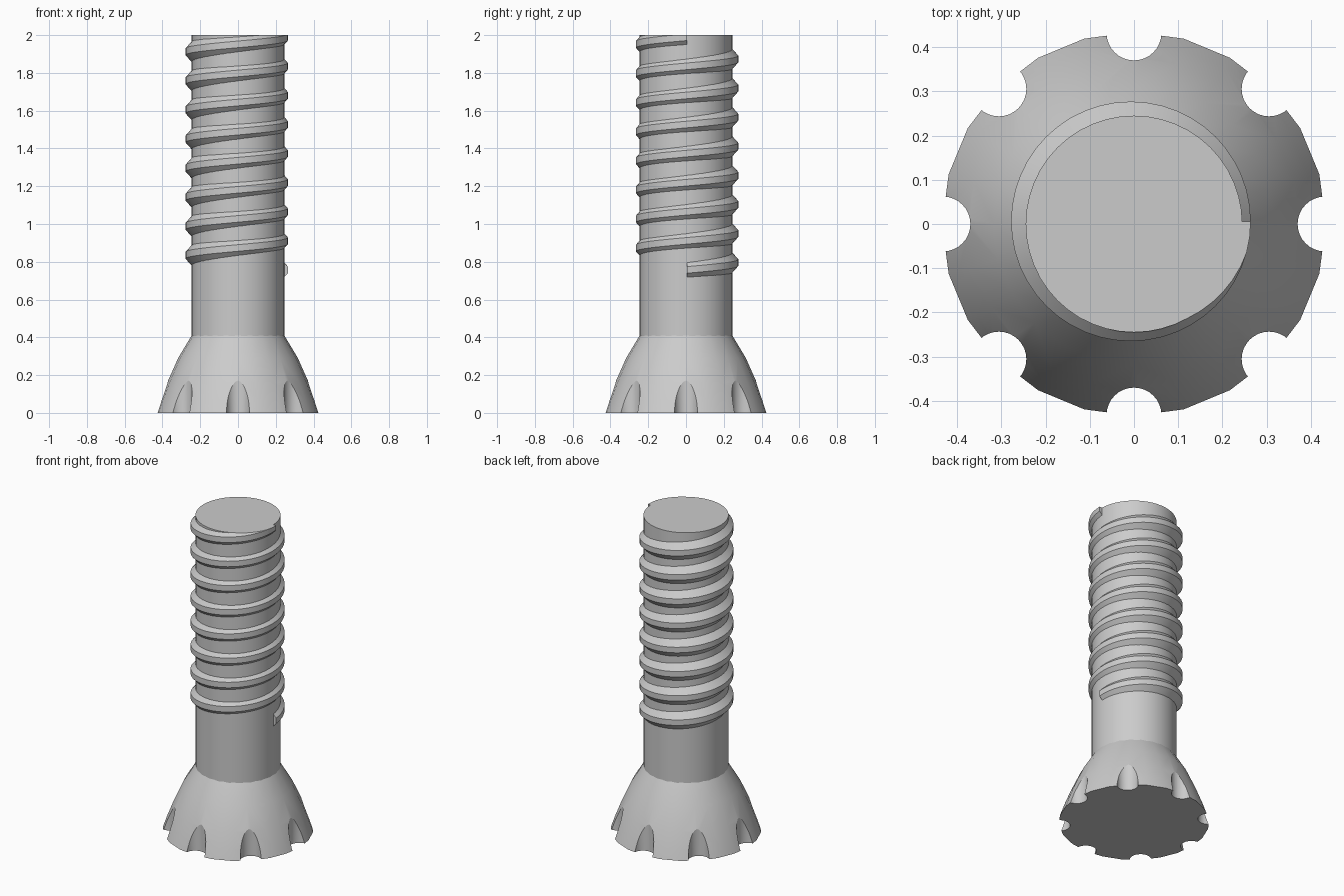
import bpy, bmesh, math
from mathutils import Matrix

if "Cube" in bpy.data.objects:
    bpy.data.objects.remove(bpy.data.objects["Cube"])

steel = bpy.data.materials.new("steel_grey")
steel.diffuse_color = (0.6, 0.6, 0.6, 1)
steel.use_nodes = True
steel.node_tree.nodes["Principled BSDF"].inputs["Base Color"].default_value = steel.diffuse_color


def finish(name, bm, angle=25):
    """Turn a bmesh into a named, smooth-shaded object."""
    bmesh.ops.recalc_face_normals(bm, faces=bm.faces)
    mesh = bpy.data.meshes.new(name)
    bm.to_mesh(mesh)
    bm.free()
    mesh.materials.append(steel)
    obj = bpy.data.objects.new(name, mesh)
    bpy.context.collection.objects.link(obj)
    activate(obj)
    bpy.ops.object.shade_smooth_by_angle(angle=math.radians(angle))
    return obj


def activate(obj):
    bpy.ops.object.select_all(action='DESELECT')
    obj.select_set(True)
    bpy.context.view_layer.objects.active = obj


def lathe(name, profile, sides):
    """Solid of revolution with flat caps, profile = (radius, z) from the bottom up."""
    bm = bmesh.new()
    rings = [[bm.verts.new((r * math.cos(2 * math.pi * i / sides),
                            r * math.sin(2 * math.pi * i / sides), z))
              for i in range(sides)] for r, z in profile]
    for a, b in zip(rings, rings[1:]):
        for i in range(sides):
            j = (i + 1) % sides
            bm.faces.new((a[i], a[j], b[j], b[i]))
    bm.faces.new(rings[0])
    bm.faces.new(rings[-1])
    return finish(name, bm)


# Plain shaft
lathe("shaft", [(0.245, 0.40), (0.245, 2.0)], 48)

# Flared head
head = lathe("flared_head", [(0.434, 0), (0.410, 0.07), (0.375, 0.16),
                             (0.317, 0.29), (0.245, 0.41)], 24)

# Eight round notches around the rim
bm = bmesh.new()
for i in range(8):
    a = i * math.pi / 4
    place = Matrix.Translation((0.432 * math.cos(a), 0.432 * math.sin(a), 0.1))
    bmesh.ops.create_cone(bm, cap_ends=True, segments=32, radius1=0.062,
                          radius2=0.062, depth=0.6, matrix=place)
cutter = finish("notch_cutter", bm)
cutter.hide_render = True
activate(head)
cut = head.modifiers.new("notches", 'BOOLEAN')
cut.operation = 'DIFFERENCE'
cut.solver = 'EXACT'
cut.object = cutter
bpy.ops.object.modifier_apply(modifier="notches")
bpy.data.objects.remove(cutter)
bpy.ops.object.shade_smooth_by_angle(angle=math.radians(25))

# Helical thread with a trapezoid section, trimmed flush with the shaft top
TURNS, STEPS, PITCH, START = 8, 48, 0.154, 0.757
OUTER, INNER, FLAT = 0.271, 0.232, 0.0175
ROOT = FLAT + (OUTER - INNER) * 1.1
section = [(INNER, -ROOT), (OUTER, -FLAT), (OUTER, FLAT), (INNER, ROOT)]
bm = bmesh.new()
rings = []
for i in range(TURNS * STEPS + 1):
    a = 2 * math.pi * i / STEPS
    z = START + PITCH * i / STEPS
    rings.append([bm.verts.new((r * math.cos(a) - 0.007, r * math.sin(a) + 0.006, z + h))
                  for r, h in section])
for a, b in zip(rings, rings[1:]):
    for k in range(4):
        m = (k + 1) % 4
        bm.faces.new((a[k], a[m], b[m], b[k]))
bm.faces.new(rings[0])
bm.faces.new(rings[-1])
bmesh.ops.recalc_face_normals(bm, faces=bm.faces)
trim = bmesh.ops.bisect_plane(bm, geom=bm.verts[:] + bm.edges[:] + bm.faces[:],
                              plane_co=(0, 0, 2.0), plane_no=(0, 0, 1), clear_outer=True)
rim = [e for e in trim["geom_cut"] if isinstance(e, bmesh.types.BMEdge)]
bmesh.ops.triangle_fill(bm, edges=rim, use_beauty=True)
finish("thread", bm)
